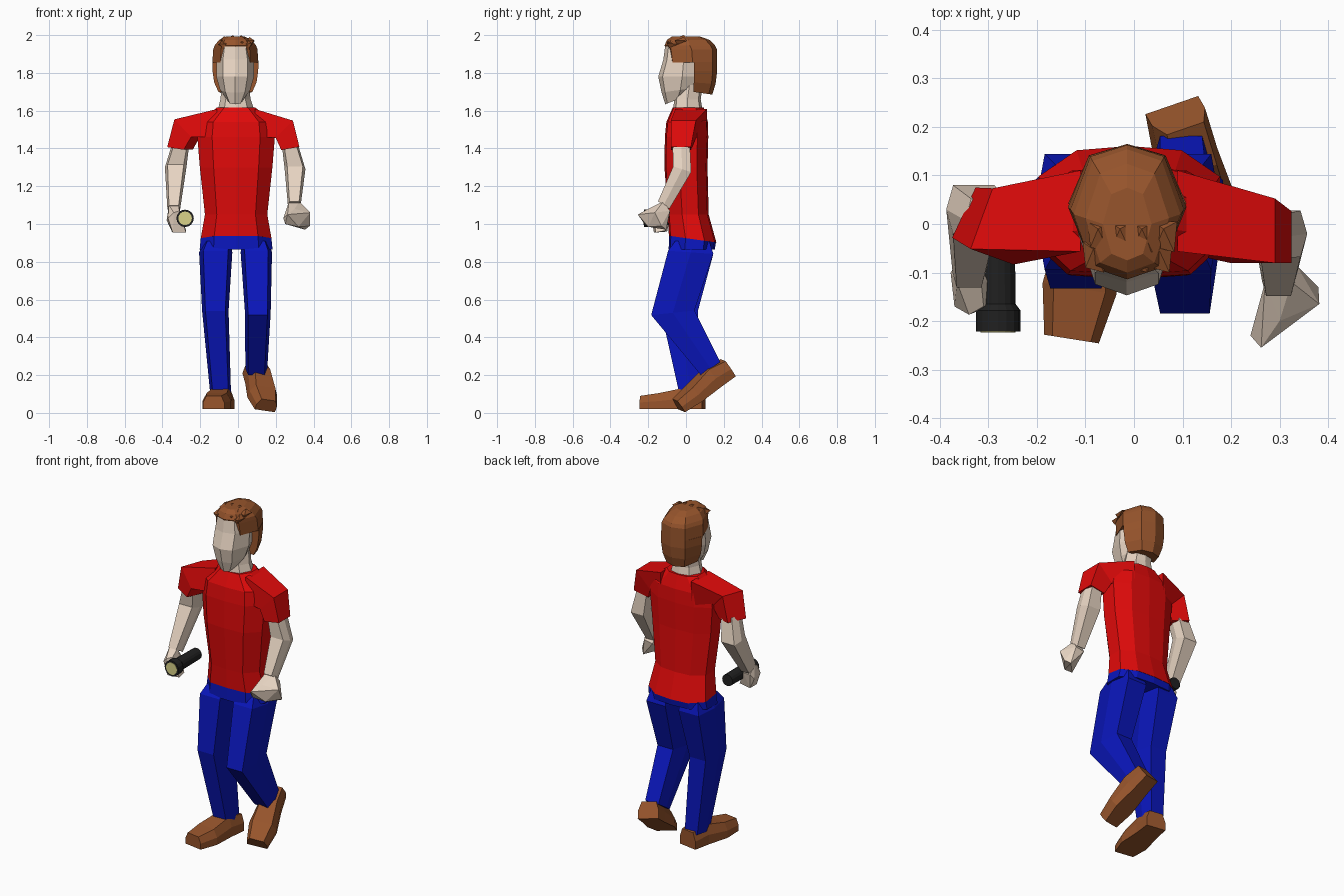
import bpy, bmesh
from math import radians, cos, sin, pi
from mathutils import Vector, Matrix, Euler


def material(name, rgb):
    m = bpy.data.materials.new(name)
    m.diffuse_color = (*rgb, 1)
    return m


RED = material("red_cloth", (0.75, 0.003, 0.003))
BLUE = material("blue_cloth", (0.003, 0.008, 0.5))
SKIN = material("skin", (0.8, 0.66, 0.54))
BROWN = material("brown", (0.31, 0.09, 0.025))
BLACK = material("black", (0.015, 0.015, 0.015))
LENS = material("lens", (0.7, 0.65, 0.25))

# Unit cross-sections
OCT = [(0, -1), (0.65, -0.82), (1, 0), (0.65, 0.82), (0, 1), (-0.65, 0.82), (-1, 0), (-0.65, -0.82)]
TORSO = [(0, -1), (0.62, -0.93), (1, -0.3), (1, 0.5), (0.58, 0.93), (0, 1),
         (-0.58, 0.93), (-1, 0.5), (-1, -0.3), (-0.62, -0.93)]
BACK = [(1, 0.05), (0.65, 0.82), (0, 1), (-0.65, 0.82), (-1, 0.05)]
HEX = [(-0.75, -1), (0.75, -1), (1, 0), (0.75, 1), (-0.75, 1), (-1, 0)]
BOX = [(-0.92, -0.95), (0.92, -0.95), (0.92, 0.95), (-0.92, 0.95)]
SHOE = [(-1, 0), (1, 0), (1, 0.5), (0.7, 1), (-0.7, 1), (-1, 0.5)]
ROUND = [(cos(2 * pi * i / 16), sin(2 * pi * i / 16)) for i in range(16)]


def finish(name, bm, mat):
    bmesh.ops.recalc_face_normals(bm, faces=bm.faces)
    me = bpy.data.meshes.new(name)
    bm.to_mesh(me)
    bm.free()
    me.materials.append(mat)
    ob = bpy.data.objects.new(name, me)
    bpy.context.collection.objects.link(ob)
    return ob


def loft(name, mat, section, rings):
    """Each ring: x, y, z, half width, half depth, then optional pitch, roll, yaw in degrees."""
    bm = bmesh.new()
    loops = []
    for x, y, z, rx, ry, *ang in rings:
        rot = Euler([radians(a) for a in (ang + [0, 0, 0])[:3]]).to_matrix()
        loops.append([bm.verts.new(Vector((x, y, z)) + rot @ Vector((u * rx, v * ry, 0)))
                      for u, v in section])
    n = len(section)
    for a, b in zip(loops, loops[1:]):
        for i in range(n):
            j = (i + 1) % n
            bm.faces.new((a[i], a[j], b[j], b[i]))
    bm.faces.new(loops[0])
    bm.faces.new(loops[-1])
    return finish(name, bm, mat)


def hull(name, mat, pts):
    bm = bmesh.new()
    for p in pts:
        bm.verts.new(p)
    r = bmesh.ops.convex_hull(bm, input=bm.verts)
    bmesh.ops.delete(bm, geom=[v for v in r["geom_interior"] if isinstance(v, bmesh.types.BMVert)],
                     context='VERTS')
    return finish(name, bm, mat)


# Shirt body and pelvis
loft("shirt", RED, TORSO, [
    (-0.01, 0.035, 0.92, 0.187, 0.127, -8), (-0.01, 0.012, 1.05, 0.165, 0.108),
    (-0.01, 0, 1.3, 0.192, 0.114), (-0.01, 0.003, 1.46, 0.205, 0.115),
    (-0.01, 0.006, 1.54, 0.195, 0.11), (-0.01, 0.012, 1.618, 0.1, 0.082)])
loft("pelvis", BLUE, TORSO, [
    (-0.01, 0.03, 0.97, 0.165, 0.11, -8), (-0.01, 0.035, 0.92, 0.187, 0.125, -8),
    (-0.01, 0.03, 0.865, 0.193, 0.122)])

# Sleeves
loft("left_sleeve", RED, BOX, [
    (0.09, 0.027, 1.535, 0.08, 0.088, 0, -90), (0.245, -0.014, 1.502, 0.07, 0.07, 0, -45),
    (0.277, -0.027, 1.4, 0.053, 0.056, 0, -10)])
loft("right_sleeve", RED, BOX, [
    (-0.11, 0.027, 1.535, 0.08, 0.088, 0, 90), (-0.27, -0.005, 1.507, 0.072, 0.07, 0, 45, -20),
    (-0.307, 0.003, 1.4, 0.053, 0.06, 0, 8, -25)])

# Bare arms
loft("left_arm", SKIN, HEX, [
    (0.273, -0.026, 1.43, 0.042, 0.046), (0.302, -0.02, 1.29, 0.055, 0.05, -18),
    (0.298, -0.118, 1.1, 0.034, 0.036, -33)])
loft("right_arm", SKIN, HEX, [
    (-0.302, 0.007, 1.43, 0.045, 0.045), (-0.33, 0.03, 1.3, 0.057, 0.052, -16),
    (-0.34, -0.1, 1.08, 0.034, 0.036, -30)])

# Half-closed hands
hull("left_hand", SKIN, [
    (0.27, -0.12, 1.12), (0.325, -0.12, 1.12), (0.28, -0.085, 1.06), (0.335, -0.085, 1.07),
    (0.382, -0.165, 1.06), (0.38, -0.13, 0.99), (0.355, -0.105, 0.97), (0.262, -0.255, 1.05),
    (0.24, -0.23, 1.03), (0.25, -0.22, 1.0), (0.3, -0.2, 1.08), (0.32, -0.2, 0.985)])
hull("right_hand", SKIN, [
    (-0.365, -0.12, 1.1), (-0.315, -0.12, 1.1), (-0.365, -0.08, 1.05), (-0.32, -0.08, 1.05),
    (-0.378, -0.1, 1.02), (-0.37, -0.17, 1.03), (-0.34, -0.187, 1.06), (-0.31, -0.17, 1.07),
    (-0.35, -0.1, 0.96), (-0.345, -0.17, 0.955), (-0.275, -0.16, 0.955), (-0.275, -0.11, 0.965)])

# Flashlight, lying along y
loft("flashlight_body", BLACK, ROUND, [
    (-0.28, y, 1.03, r, r, 90) for y, r in
    ((0.012, 0.034), (-0.165, 0.036), (-0.178, 0.046), (-0.222, 0.046))])
loft("flashlight_lens", LENS, ROUND, [(-0.28, y, 1.03, 0.036, 0.036, 90) for y in (-0.21, -0.224)])

# Trouser legs: left one bent back, right one planted
loft("left_leg", BLUE, HEX, [
    (0.09, 0.033, 0.91, 0.07, 0.09), (0.097, 0.025, 0.85, 0.083, 0.12, -4),
    (0.105, -0.07, 0.53, 0.068, 0.115, 6), (0.097, 0.13, 0.235, 0.058, 0.062, 34)])
loft("right_leg", BLUE, HEX, [
    (-0.11, 0.033, 0.91, 0.07, 0.09), (-0.118, 0.025, 0.85, 0.088, 0.12, -4),
    (-0.12, -0.035, 0.54, 0.07, 0.098), (-0.092, 0.025, 0.1, 0.055, 0.06)])


# Shoes: one shape, placed twice
def shoe(name, loc, *angles):
    ob = loft(name, BROWN, SHOE, [(0, y, 0, w, h, 90) for y, w, h in (
        (0.1, 0.058, 0.095), (0.0, 0.062, 0.112), (-0.13, 0.077, 0.085), (-0.235, 0.057, 0.07))])
    rot = Euler([radians(a) for a in angles]).to_matrix().to_4x4()
    ob.data.transform(Matrix.Translation(loc) @ rot)


shoe("left_shoe", (0.097, 0.165, 0.145), 35, 8, 19)
shoe("right_shoe", (-0.092, -0.005, 0.02), 0, 0, -9)

# Neck and head
loft("neck", SKIN, OCT, [
    (-0.01, 0.01, 1.59, 0.1, 0.08), (-0.013, 0.008, 1.66, 0.08, 0.07), (-0.015, 0.02, 1.75, 0.07, 0.07)])
loft("head", SKIN, OCT, [
    (-0.015, -0.045, 1.66, 0.045, 0.07, 22), (-0.015, -0.03, 1.71, 0.08, 0.1, 8),
    (-0.015, -0.02, 1.78, 0.1, 0.127), (-0.015, -0.012, 1.87, 0.1, 0.108),
    (-0.015, -0.01, 1.945, 0.085, 0.1)])

# Hair: cap, back of the head, small tufts
loft("hair_cap", BROWN, OCT, [
    (-0.014, 0.035, 1.855, 0.122, 0.129), (-0.014, 0.03, 1.925, 0.117, 0.133),
    (-0.014, 0.02, 1.945, 0.11, 0.134), (-0.014, 0.012, 1.975, 0.086, 0.112),
    (-0.014, 0.0, 1.992, 0.05, 0.075)])
loft("hair_back", BROWN, BACK, [
    (-0.014, 0.035, 1.7, 0.09, 0.105, -8), (-0.014, 0.035, 1.75, 0.112, 0.122, -4),
    (-0.014, 0.035, 1.81, 0.121, 0.13), (-0.014, 0.035, 1.857, 0.122, 0.129)])
for row, (y, z) in enumerate(((-0.082, 1.962), (-0.04, 1.982))):
    for i in range(4):
        x = -0.084 + 0.045 * i + 0.01 * row
        zz = z - 2.2 * (x + 0.014) ** 2
        hull(f"hair_tuft_{row}_{i}", BROWN, [
            (x - 0.022, y + 0.045, zz), (x + 0.028, y + 0.045, zz), (x, y + 0.03, min(zz + 0.02, 2.0)),
            (x - 0.016, y - 0.008, zz), (x + 0.022, y - 0.018, zz + 0.003), (x + 0.008, y - 0.008, zz - 0.02)])
